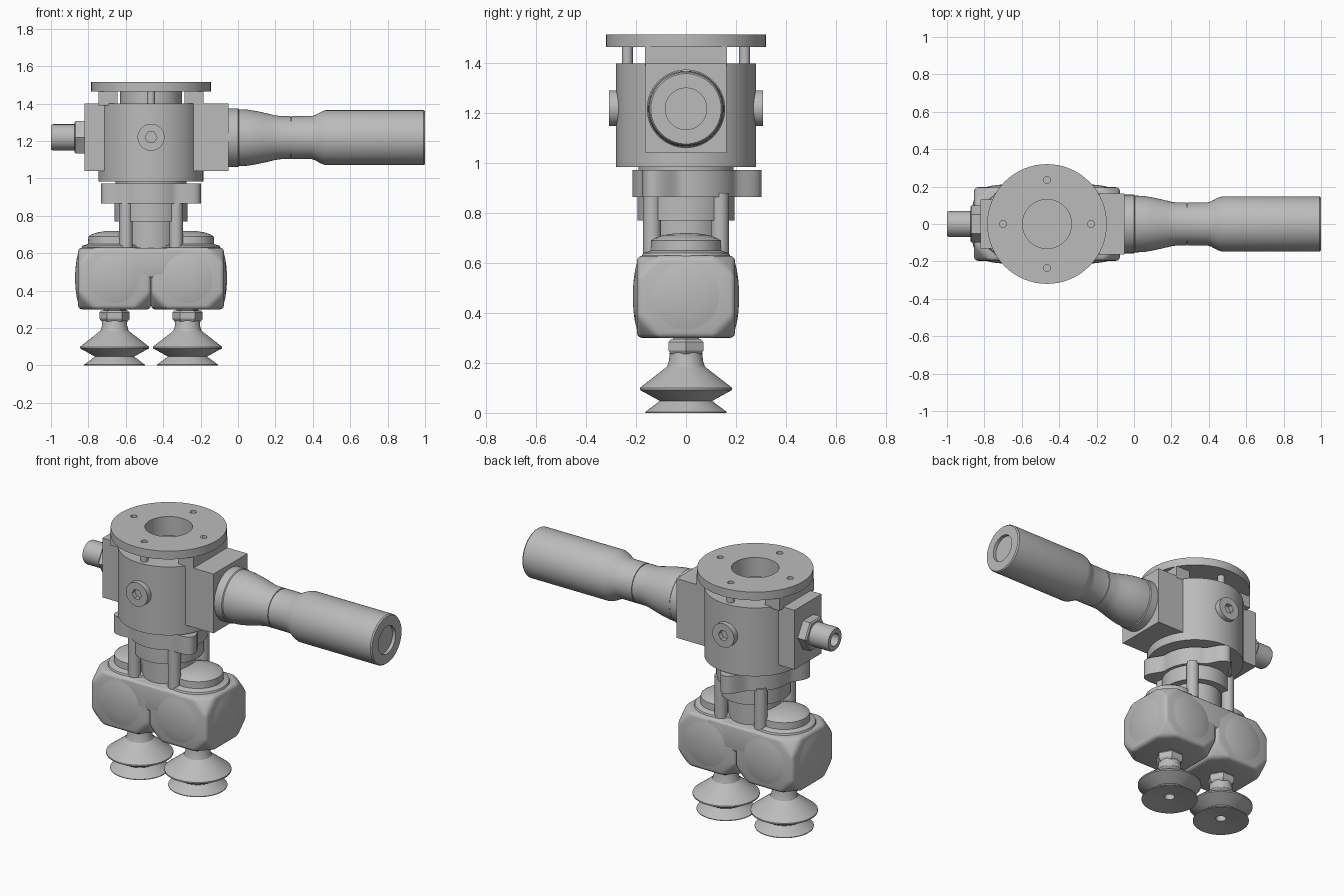
import bpy, bmesh
from math import pi, cos, sin
from mathutils import Matrix, Vector

if "Cube" in bpy.data.objects:
    bpy.data.objects.remove(bpy.data.objects["Cube"])

grey = bpy.data.materials.new("plain grey")
grey.use_nodes = True
grey.diffuse_color = (0.5, 0.5, 0.5, 1)
grey.node_tree.nodes["Principled BSDF"].inputs["Base Color"].default_value = (0.5, 0.5, 0.5, 1)

CX = -0.465                      # vertical main axis
AXIS_Z = 1.22                    # height of the horizontal axis
TURN = {"z": Matrix(), "x": Matrix.Rotation(pi / 2, 4, "Y"), "-x": Matrix.Rotation(-pi / 2, 4, "Y"),
        "y": Matrix.Rotation(-pi / 2, 4, "X"), "-y": Matrix.Rotation(pi / 2, 4, "X")}


def finish(name, bm, at=(0, 0, 0), axis="z"):
    bmesh.ops.recalc_face_normals(bm, faces=bm.faces)
    bm.transform(Matrix.Translation(at) @ TURN[axis])
    mesh = bpy.data.meshes.new(name)
    bm.to_mesh(mesh)
    bm.free()
    mesh.materials.append(grey)
    ob = bpy.data.objects.new(name, mesh)
    bpy.context.collection.objects.link(ob)
    shade(ob)
    return ob


def shade(ob):
    bpy.ops.object.select_all(action="DESELECT")
    ob.select_set(True)
    bpy.context.view_layer.objects.active = ob
    bpy.ops.object.shade_smooth_by_angle(angle=0.5)


def lathe(name, profile, at=(0, 0, 0), axis="z", steps=64, closed=False):
    """Revolve (radius, height) points around an axis."""
    bm = bmesh.new()
    vs = [bm.verts.new((r, 0, h)) for r, h in profile]
    pairs = list(zip(vs, vs[1:])) + ([(vs[-1], vs[0])] if closed else [])
    es = [bm.edges.new(p) for p in pairs]
    bmesh.ops.spin(bm, geom=vs + es, cent=(0, 0, 0), axis=(0, 0, 1), angle=2 * pi, steps=steps)
    bmesh.ops.remove_doubles(bm, verts=bm.verts, dist=1e-5)
    return finish(name, bm, at, axis)


def rod(name, r, h0, h1, at=(0, 0, 0), axis="z", steps=48):
    return lathe(name, [(0, h0), (r, h0), (r, h1), (0, h1)], at, axis, steps)


def block(name, lo, hi, corner=0, edge=0):
    bm = bmesh.new()
    lo, hi = Vector(lo), Vector(hi)
    bmesh.ops.create_cube(bm, size=1)
    for v in bm.verts:
        v.co = (lo + hi) / 2 + Vector(a * b for a, b in zip(v.co, hi - lo))
    if corner:
        bmesh.ops.bevel(bm, geom=bm.verts[:], offset=corner, segments=1, affect="VERTICES")
    if edge:
        bmesh.ops.bevel(bm, geom=bm.edges[:], offset=edge, segments=3, profile=0.5, affect="EDGES")
    return finish(name, bm)


def cut(ob, cutters):
    """Subtract cutters, bake the result and drop the cutters."""
    for c in cutters:
        m = ob.modifiers.new("cut", "BOOLEAN")
        m.operation, m.solver, m.object = "DIFFERENCE", "EXACT", c
    dg = bpy.context.evaluated_depsgraph_get()
    mesh = bpy.data.meshes.new_from_object(ob.evaluated_get(dg))
    ob.modifiers.clear()
    ob.data = mesh
    for c in cutters:
        bpy.data.objects.remove(c)
    shade(ob)


# Mounting flange with a bore and four bolt holes
flange = lathe("top_flange", [(0.131, 1.465), (0.32, 1.465), (0.32, 1.515), (0.131, 1.515)],
               (CX, 0, 0), closed=True)
quarter = [(1, 0), (0, 1), (-1, 0), (0, -1)]
cut(flange, [rod("hole_cutter", 0.018, 1.4, 1.6, (CX + 0.235 * a, 0.235 * b, 0), steps=20)
             for a, b in quarter])

# Spacers between flange and body
lathe("flange_collar", [(0.131, 1.39), (0.165, 1.39), (0.165, 1.47), (0.131, 1.47)], (CX, 0, 0), closed=True)
for a, b in quarter:
    rod("flange_stud", 0.022, 1.39, 1.47, (CX + 0.235 * a, 0.235 * b, 0), steps=20)
for s in (-1, 1):
    xs = sorted((CX + s * 0.18, CX + s * 0.28))
    block("flange_spacer", (xs[0], -0.165, 1.39), (xs[1], 0.165, 1.466))

# Valve body with side blocks
rod("valve_body", 0.28, 0.985, 1.4, (CX, 0, 0), steps=80)
block("barrel_mount_block", (CX, -0.163, 1.04), (-0.05, 0.163, 1.4))
block("inlet_mount_block", (-0.82, -0.13, 1.04), (CX, 0.13, 1.4))

# Plugs with hexagon sockets on front and back
for axis, s in (("y", 1), ("-y", -1)):
    plug = rod("side_plug", 0.072, 0.25, 0.308, (CX, 0, AXIS_Z), axis)
    cut(plug, [rod("socket_cutter", 0.032, 0.28, 0.4, (CX, 0, AXIS_Z), axis, steps=6)])

# Hollow inlet pipe with its nut
lathe("inlet_pipe", [(0, 0.8), (0.07, 0.8), (0.07, 0.99), (0.064, 1.0), (0.038, 1.0), (0.038, 0.9), (0, 0.9)],
      (0, 0, AXIS_Z), "-x", 48)
nut = lathe("inlet_nut", [(0, 0.81), (0.1, 0.81), (0.1, 0.868), (0.092, 0.875), (0, 0.875)],
            (0, 0, AXIS_Z), "-x", 6)
nut.data.transform(Matrix.Translation((0, 0, AXIS_Z)) @ Matrix.Rotation(pi / 6, 4, "X")
                   @ Matrix.Translation((0, 0, -AXIS_Z)))

# Long outlet barrel with waist, groove and recessed end
lathe("outlet_barrel", [(0, -0.06), (0.157, -0.06), (0.157, 0), (0.152, 0.005), (0.15, 0.05), (0.142, 0.1),
                        (0.131, 0.15), (0.119, 0.2), (0.115, 0.23), (0.115, 0.28), (0.11, 0.28), (0.11, 0.286),
                        (0.115, 0.286), (0.115, 0.395), (0.12, 0.41), (0.141, 0.45), (0.147, 0.47),
                        (0.147, 0.992), (0.141, 1.0), (0.083, 1.0), (0.083, 0.98), (0, 0.98)],
      (0, 0, AXIS_Z - 0.002), "x")

# Three-lobed clamp plate
bm = bmesh.new()
ring = []
for i in range(120):
    t = 2 * pi * i / 120
    r = 0.215 + 0.087 * max(0, cos(3 * (t - pi / 2))) ** 3
    ring.append(bm.verts.new((r * cos(t), r * sin(t), 0.865)))
base = bm.faces.new(ring)
top = bmesh.ops.extrude_face_region(bm, geom=[base])["geom"]
bmesh.ops.translate(bm, vec=(0, 0, 0.108), verts=[v for v in top if isinstance(v, bmesh.types.BMVert)])
finish("clamp_plate", bm, (CX, 0, 0))

# Stepped neck and tie rods
lathe("neck", [(0, 0.6), (0.15, 0.6), (0.15, 0.77), (0.195, 0.77), (0.195, 0.87), (0.19, 0.87),
               (0.19, 0.99), (0, 0.99)], (CX, 0, 0))
for a in (-1, 1):
    for b in (-1, 1):
        rod("tie_rod", 0.036, 0.6, 0.88, (CX + 0.134 * a, 0.136 * b, 0), steps=32)

# Twin manifold: two blunted cubes joined by an upper bridge
MID = 0.467
block("manifold_bridge", (CX - 0.2, -0.197, MID), (CX + 0.2, 0.197, 0.628), edge=0.02)
dome = [(0.133, -0.01), (0.133, 0.002), (0.105, 0.009), (0.07, 0.014), (0.035, 0.017), (0, 0.018)]
for s in (-1, 1):
    x = CX + 0.195 * s
    block("manifold_cube", (x - 0.195, -0.197, 0.3), (x + 0.195, 0.197, 0.63), corner=0.09, edge=0.022)

    # Domed round covers on the outer faces
    lathe("end_cover", dome, (CX + 0.388 * s, 0, MID), "x" if s > 0 else "-x")
    for axis, d in (("y", 1), ("-y", -1)):
        lathe("side_cover", dome, (x, 0.195 * d, MID), axis)

    # Raised cap on top
    lathe("top_cap", [(0, 0.6), (0.18, 0.62), (0.172, 0.64), (0.142, 0.65), (0.14, 0.69), (0.125, 0.7),
                      (0.09, 0.712), (0.045, 0.719), (0, 0.72)], (x, 0, 0))

    # Suction cup with hexagon fitting
    lathe("cup_nut", [(0, 0.235), (0.07, 0.235), (0.081, 0.25), (0.081, 0.283), (0.07, 0.295), (0.06, 0.295),
                      (0.06, 0.32), (0, 0.32)], (x, 0, 0), steps=6)
    lathe("suction_cup", [(0, 0.25), (0.064, 0.25), (0.068, 0.21), (0.076, 0.185), (0.185, 0.1), (0.185, 0.092),
                          (0.105, 0.048), (0.12, 0.036), (0.163, 0.004), (0.163, 0), (0.155, 0), (0.09, 0.012),
                          (0.03, 0.016), (0.03, 0.1), (0, 0.1)], (x, 0, 0))
